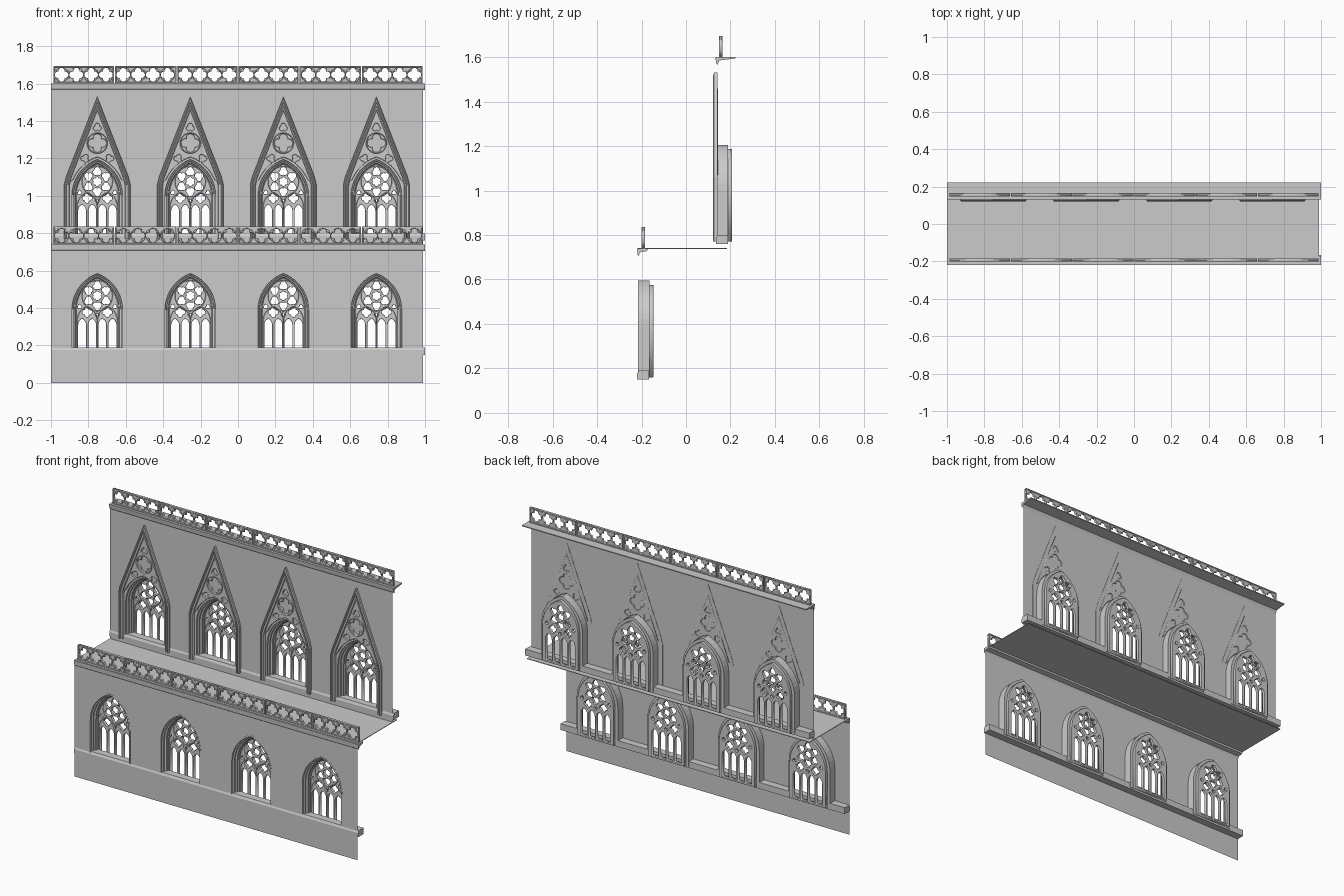
import bpy, bmesh
from math import sin, cos, pi, acos, sqrt
from mathutils import Matrix, Vector

if "Cube" in bpy.data.objects:
    bpy.data.objects.remove(bpy.data.objects["Cube"])

C = 0.0724                      # arc centre offset of the pointed window arch
XS = [-0.7525 + 0.4975 * i for i in range(4)]   # window axes
LOW, UP = -0.215, 0.14          # y of lower and upper wall
RISE = 0.61                     # upper windows sit this much higher


def arch(a, base, spring, c, n=9):
    """Pointed arch outline, bottom left -> apex -> bottom right."""
    R = a + c
    e = acos(c / R)
    left = [(c - R * cos(e * i / n), spring + R * sin(e * i / n)) for i in range(n + 1)]
    left[-1] = (0, left[-1][1])
    left = [(-a, base)] + left
    return left + [(-x, z) for x, z in reversed(left[:-1])]


def foil(n, cx, cz, R, k, turn=pi / 2, steps=8):
    """Foiled opening with n round lobes."""
    d, r, pts = R * k, R * (1 - k), []
    for i in range(n * steps):
        t = 2 * pi * i / (n * steps)
        p = (t + pi / n) % (2 * pi / n) - pi / n
        q = d * cos(p) + sqrt(max(0, r * r - (d * sin(p)) ** 2))
        pts.append((cx + q * cos(t + turn), cz + q * sin(t + turn)))
    return pts


def plate(name, loops, thick=0, bevel=0):
    """Pierced plate in the xz plane: first loop is the outline, others are holes."""
    cu = bpy.data.curves.new(name, 'CURVE')
    cu.dimensions, cu.fill_mode = '2D', 'BOTH'
    for pts in loops:
        s = cu.splines.new('POLY')
        s.points.add(len(pts) - 1)
        for p, q in zip(s.points, pts):
            p.co = (q[0], q[1], 0, 1)
        s.use_cyclic_u = True
    if thick:
        cu.extrude = thick / 2 - bevel
        cu.bevel_depth, cu.bevel_resolution, cu.offset = bevel, 0, -bevel
    ob = bpy.data.objects.new(name, cu)
    bpy.context.collection.objects.link(ob)
    me = bpy.data.meshes.new_from_object(ob.evaluated_get(bpy.context.evaluated_depsgraph_get()))
    bpy.data.objects.remove(ob)
    me.transform(Matrix.Rotation(pi / 2, 4, 'X'))
    me.name = name
    return me


def sweep(name, path, profile, cyclic=False):
    """Mitred moulding along an xz path; profile is a closed list of (inset, y)."""
    P = [Vector(p) for p in path]
    n, m = len(P), len(profile)
    bm = bmesh.new()
    rows = []
    for i in range(n):
        d1 = (P[i] - P[i - 1]) if (i or cyclic) else P[1] - P[0]
        d2 = (P[(i + 1) % n] - P[i]) if (i < n - 1 or cyclic) else d1
        n1, n2 = [Vector((d.y, -d.x)).normalized() for d in (d1, d2)]
        k = (n1 + n2) / (1 + n1.dot(n2))
        rows.append([bm.verts.new((P[i].x + k.x * o, y, P[i].y + k.y * o)) for o, y in profile])
    for i in range(n if cyclic else n - 1):
        a, b = rows[i], rows[(i + 1) % n]
        for j in range(m):
            bm.faces.new((a[j], a[(j + 1) % m], b[(j + 1) % m], b[j]))
    if not cyclic:
        bm.faces.new(rows[0])
        bm.faces.new(rows[-1])
    bmesh.ops.recalc_face_normals(bm, faces=bm.faces)
    me = bpy.data.meshes.new(name)
    bm.to_mesh(me)
    return me


def put(me, name, x=0, y=0, z=0):
    ob = bpy.data.objects.new(name, me)
    ob.location = (x, y, z)
    bpy.context.collection.objects.link(ob)


def course(name, profile, x0=-1, x1=1):
    """Straight horizontal moulding along x with a (y, z) profile."""
    bm = bmesh.new()
    f = bm.faces.new([bm.verts.new((x0, y, z)) for y, z in profile])
    ext = bmesh.ops.extrude_face_region(bm, geom=[f], use_keep_orig=True)
    bmesh.ops.translate(bm, vec=(x1 - x0, 0, 0),
                        verts=[v for v in ext['geom'] if isinstance(v, bmesh.types.BMVert)])
    bmesh.ops.recalc_face_normals(bm, faces=bm.faces)
    me = bpy.data.meshes.new(name)
    bm.to_mesh(me)
    put(me, name)


# Walls: thin sheets with arched openings
def wall(name, y, z0, z1, dz):
    holes = [[(x + px, pz + dz) for px, pz in arch(0.143, 0.165, 0.39, C)] for x in XS]
    put(plate(name, [[(-1, z0), (0.99, z0), (0.99, z1), (-1, z1)]] + holes), name, y=y)


wall("lower_wall", LOW, 0, 0.72, 0)
wall("upper_wall", UP, 0.74, 1.59, RISE)

# Sills, cornices and terrace floor
for tag, w, dz in (("lower", LOW, 0), ("upper", UP, RISE)):
    course(tag + "_sill", [(w - .005, .15 + dz), (w - .005, .175 + dz), (w + .002, .19 + dz),
                           (w + .048, .19 + dz), (w + .048, .15 + dz)])
course("lower_cornice", [(LOW + .002, .705), (LOW - .003, .712), (LOW - .005, .74),
                         (LOW + .045, .74), (LOW + .04, .728), (LOW + .008, .722)])
course("upper_cornice", [(UP + .002, 1.565), (UP - .004, 1.573), (UP - .008, 1.60),
                         (.222, 1.60), (.222, 1.594), (UP + .01, 1.585)])
course("terrace_floor", [(LOW, .738), (LOW, .742), (UP + .045, .742), (UP + .045, .738)], -1, .99)

# Window parts, modelled once around x = 0, wall face at y = 0
jamb = sweep("window_jamb", arch(0.145, 0.16, 0.39, C),
             [(0, .05), (0, -.001), (.009, -.001), (.011, .008), (.008, .012), (.017, .014),
              (.019, .022), (.016, .026), (.026, .030), (.028, .038), (.033, .042), (.033, .05)])

openings = [arch(0.127, 0.16, 0.39, C)]
for i in range(4):
    cx = (i - 1.5) * 0.054
    openings.append([(cx + x, z) for x, z in arch(0.021, 0.172, 0.31, 0.016, 5)])
for s in (-1, 1):
    openings.append(foil(4, s * .054, .378, .026, .52))
    openings.append(foil(3, s * .094, .408, .011, .45))
openings.append(foil(3, 0, .362, .012, .45, -pi / 2))
openings.append(foil(6, 0, .466, .024, .62))
for i in range(6):
    t = pi / 2 + i * pi / 3
    openings.append(foil(3, .054 * cos(t), .466 + .054 * sin(t), .0235, .38, t))
tracery = plate("window_tracery", openings, 0.018, 0.0015)

bead = [(-.004, .054), (0, .048), (.004, .054)]
rose = sweep("rose_ring", [(.082 * cos(-2 * pi * i / 32), .466 + .082 * sin(-2 * pi * i / 32))
                           for i in range(32)], bead, True)
subarch = sweep("sub_arch", arch(.053, .165, .335, .025, 6), bead)

for tag, w, dz in (("lower", LOW, 0), ("upper", UP, RISE)):
    for i, x in enumerate(XS):
        put(jamb, f"{tag}_window_jamb_{i}", x, w, dz)
        put(tracery, f"{tag}_window_tracery_{i}", x, w + .059, dz)
        put(rose, f"{tag}_rose_ring_{i}", x, w, dz)
        for s in (-1, 1):
            put(subarch, f"{tag}_sub_arch_{i}", x + s * .054, w, dz)

# Steep gables over the upper windows
side = [(-.177, .77), (-.177, 1.06), (-.166, 1.105)]
gable = sweep("gable_frame", side + [(0, 1.53)] + [(-x, z) for x, z in reversed(side)],
              [(0, .142), (0, .126), (.005, .121), (.010, .121), (.012, .129), (.017, .129),
               (.019, .124), (.025, .126), (.029, .135), (.029, .142)])
under = [p for p in arch(.147, .77, 1.0, C) if p[1] > 1.07]
holes = [foil(4, 0, 1.282, .049, .55), foil(3, 0, 1.366, .022, .45)]
holes += [foil(3, s * .066, 1.2, .022, .45, pi / 2 + s * .5) for s in (-1, 1)]
blind = plate("gable_tracery", [[(-.15, 1.07), (0, 1.46), (.15, 1.07)] + under[::-1]] + holes,
              .014, .002)
boss = sweep("gable_ring", [(.054 * cos(-2 * pi * i / 28), 1.282 + .054 * sin(-2 * pi * i / 28))
                            for i in range(28)],
             [(-.004, .134), (0, .127), (.004, .134)], True)
for i, x in enumerate(XS):
    put(gable, f"gable_frame_{i}", x)
    put(blind, f"gable_tracery_{i}", x, .138)
    put(boss, f"gable_ring_{i}", x)

# Pierced balustrades: six panels each with four quatrefoils
W, H = .1625, .095
panel = plate("balustrade_panel", [[(-W, 0), (W, 0), (W, H), (-W, H)]] +
              [foil(4, (k - 1.5) * .079, H / 2, .037, .55) for k in range(4)], .012, .002)
border = sweep("balustrade_border", [(-W, 0), (-W, H), (W, H), (W, 0)],
               [(0, -.0085), (.006, -.0085), (.009, -.005), (.009, .005), (.006, .0085), (0, .0085)],
               True)
diamond = sweep("balustrade_diamond", [(-.0395, H / 2), (0, H - .004), (.0395, H / 2), (0, .004)][:4],
                [(-.002, -.006), (0, -.0085), (.002, -.006)], True)
ring = sweep("balustrade_ring", [(.0385 * cos(-2 * pi * i / 20), H / 2 + .0385 * sin(-2 * pi * i / 20))
                                 for i in range(20)],
             [(-.002, -.0055), (-.001, -.0085), (.001, -.0085), (.002, -.0055)], True)
for tag, y, z in (("lower", -.192, .74), ("upper", .156, 1.60)):
    for i in range(6):
        x = -.825 + .33 * i
        put(panel, f"{tag}_balustrade_panel_{i}", x, y, z)
        put(border, f"{tag}_balustrade_border_{i}", x, y, z)
        for k in range(4):
            put(ring, f"{tag}_balustrade_ring_{i}_{k}", x + (k - 1.5) * .079, y, z)
